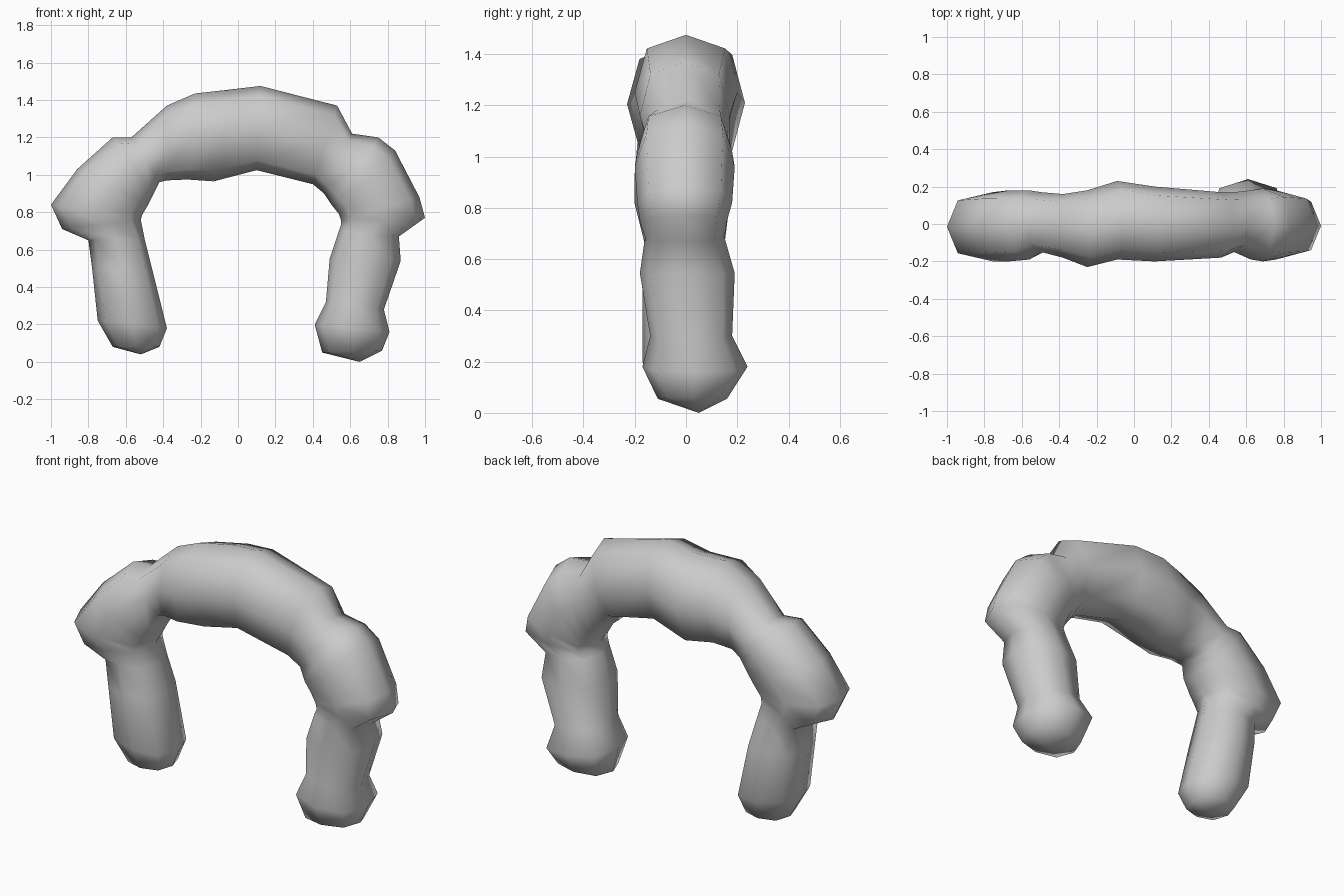
import bpy, bmesh, math
from mathutils import Vector

if "Cube" in bpy.data.objects:
    bpy.data.objects.remove(bpy.data.objects["Cube"])

SIDES = 8


def ring(bm, ox, oz, ix, iz, y0, y1):
    """Slightly squared oval between an outer and an inner outline point."""
    a, b = Vector((ox, 0, oz)), Vector((ix, 0, iz))
    mid, half = (a + b) / 2, (a - b) / 2
    mid.y = (y0 + y1) / 2
    side = Vector((0, (y1 - y0) / 2, 0))
    loop = []
    for k in range(SIDES):
        t = 2 * math.pi * k / SIDES
        full = 1.08 if k % 2 else 1.0
        loop.append(bm.verts.new(mid + full * (half * math.cos(t) + side * math.sin(t))))
    return loop


def lumpy_tube(name, rings, start, end):
    """Closed tube through the rings; start and end are the cap tips."""
    bm = bmesh.new()
    loops = [ring(bm, *r) for r in rings]
    for a, b in zip(loops, loops[1:]):
        for k in range(SIDES):
            n = (k + 1) % SIDES
            bm.faces.new((a[k], a[n], b[n], b[k]))
    for loop, co in ((loops[0], start), (loops[-1], end)):
        tip = bm.verts.new(co)
        for k in range(SIDES):
            bm.faces.new((loop[k], loop[(k + 1) % SIDES], tip))
    bmesh.ops.recalc_face_normals(bm, faces=bm.faces)
    for f in bm.faces:
        f.smooth = True
    me = bpy.data.meshes.new(name)
    bm.to_mesh(me)
    bm.free()
    bpy.context.collection.objects.link(bpy.data.objects.new(name, me))


# Each ring: outer x, z, inner x, z, y min, y max
left_leg = [
    (-.67, .08, -.42, .08, -.12, .12),
    (-.75, .22, -.38, .18, -.17, .17),
    (-.78, .50, -.46, .50, -.17, .18),
    (-.80, .65, -.50, .66, -.16, .15)]
left_shoulder = [
    (-.94, .71, -.52, .76, -.18, .16),
    (-1.0, .84, -.51, .79, -.20, .17),
    (-.86, 1.03, -.48, .84, -.20, .18),
    (-.67, 1.20, -.45, .90, -.19, .18),
    (-.57, 1.20, -.42, .96, -.15, .17)]
crown = [
    (-.38, 1.37, -.38, .97, -.18, .16),
    (-.23, 1.435, -.27, .975, -.23, .18),
    (-.05, 1.455, -.13, .965, -.19, .23),
    (.12, 1.475, .10, 1.025, -.20, .20),
    (.53, 1.37, .40, .95, -.18, .17)]
right_shoulder = [
    (.61, 1.22, .46, .90, -.15, .17),
    (.75, 1.20, .50, .84, -.19, .18),
    (.84, 1.13, .54, .79, -.20, .19),
    (.97, .88, .55, .76, -.19, .18),
    (1.0, .77, .55, .73, -.18, .16)]
right_leg = [
    (.86, .67, .54, .70, -.16, .15),
    (.87, .54, .49, .55, -.18, .19),
    (.78, .28, .47, .32, -.14, .18),
    (.81, .16, .41, .20, -.17, .24),
    (.77, .06, .45, .05, -.11, .16)]

# One continuous arch from foot to foot
lumpy_tube("arch", left_leg + left_shoulder + crown + right_shoulder + right_leg,
           (-.52, .0, .04), (.65, .05, .0))
